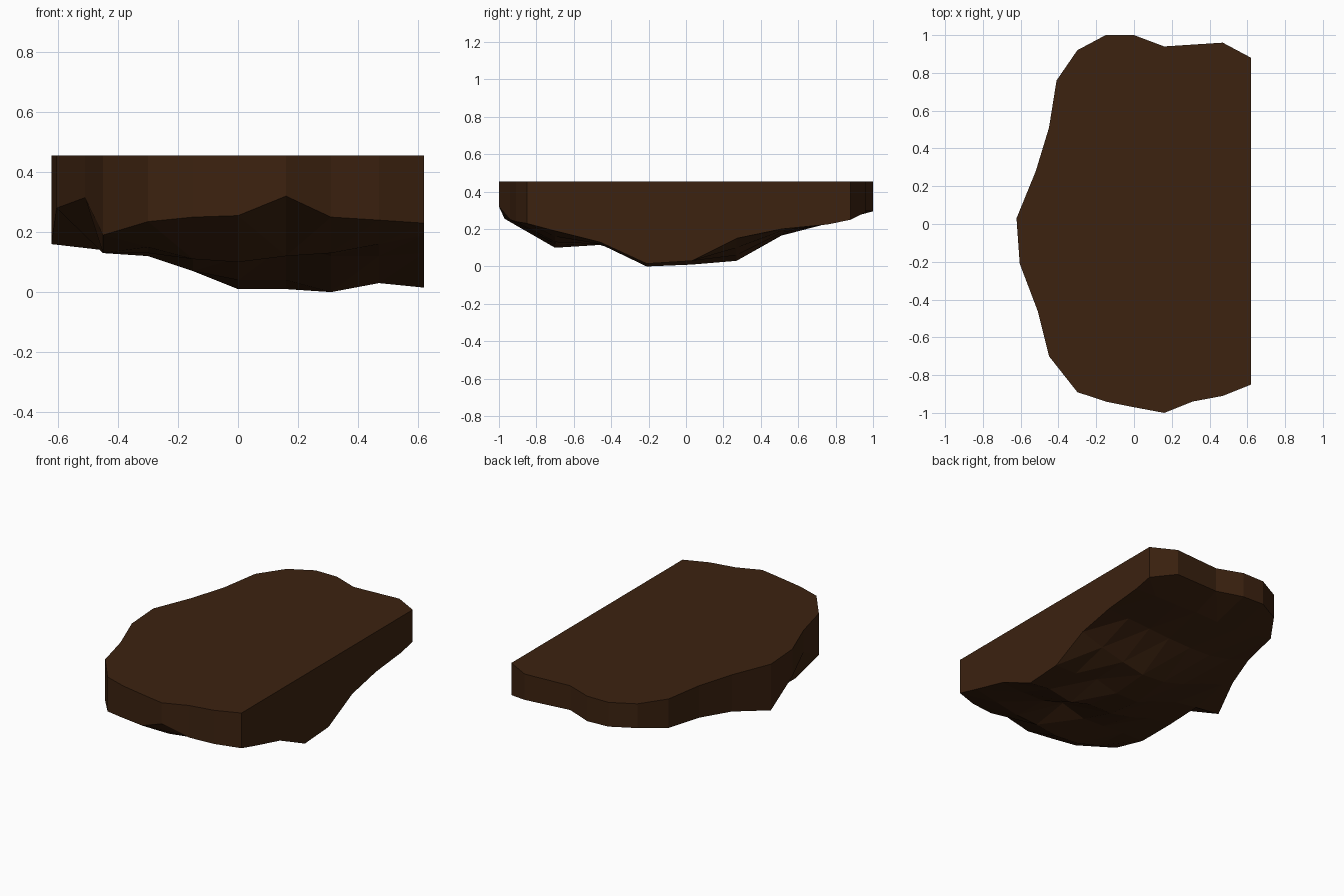
import bpy, bmesh
from mathutils import Vector
from mathutils.geometry import delaunay_2d_cdt

TOP = 0.455

# Rim outline, clockwise from the front right corner: x, y, height of wall foot
rim = [(0.62, -0.85, 0.23), (0.47, -0.91, 0.24), (0.31, -0.94, 0.25), (0.16, -1.0, 0.32),
       (0.0, -0.97, 0.255), (-0.15, -0.94, 0.25), (-0.30, -0.89, 0.235), (-0.45, -0.70, 0.19),
       (-0.51, -0.46, 0.315), (-0.605, -0.21, 0.28), (-0.622, 0.03, 0.16), (-0.52, 0.28, 0.22),
       (-0.45, 0.51, 0.25), (-0.41, 0.76, 0.27), (-0.30, 0.92, 0.30), (-0.15, 1.0, 0.30),
       (0.0, 1.0, 0.295), (0.16, 0.94, 0.30), (0.47, 0.96, 0.29), (0.62, 0.88, 0.25)]

# Underside heights on a coarse grid (rows run right to left from x = 0.62)
cols = [0.62, 0.47, 0.31, 0.16, 0.0, -0.15, -0.30, -0.45]
rows = {0.76: [0.225, 0.23, 0.23, 0.235, 0.23, 0.24, 0.25],
        0.51: [0.20, 0.19, 0.18, 0.17, 0.165, 0.17, 0.20],
        0.27: [0.15, 0.10, 0.06, 0.03, 0.04, 0.08, 0.14, 0.19],
        0.03: [0.03, 0.03, 0.05, 0.01, 0.01, 0.07, 0.12, 0.14],
        -0.21: [0.015, 0.03, 0.0, 0.04, 0.04, 0.07, 0.12, 0.13],
        -0.46: [0.13, 0.12, 0.12, 0.16, 0.115, 0.12, 0.13, 0.13],
        -0.70: [0.19, 0.16, 0.13, 0.12, 0.10, 0.11, 0.15]}

# The flat cut side follows the first column of the grid
loop = rim + [(cols[0], y, zs[0]) for y, zs in rows.items()]
inner = [(x, y, z) for y, zs in rows.items() for x, z in list(zip(cols, zs))[1:]]
pts = loop + inner
n = len(loop)

bm = bmesh.new()
low = [bm.verts.new(p) for p in pts]
high = [bm.verts.new((x, y, TOP)) for x, y, z in loop]

# Faceted underside
result = delaunay_2d_cdt([Vector(p[:2]) for p in pts], [],
                         [list(range(n))[::-1]], 1, 1e-5)
source = [o[0] for o in result[3]]
for f in result[2]:
    bm.faces.new([low[source[i]] for i in f])

# Upright walls and flat top
for i in range(n):
    j = (i + 1) % n
    bm.faces.new((low[i], low[j], high[j], high[i]))
bm.faces.new(high)
bmesh.ops.recalc_face_normals(bm, faces=bm.faces[:])

mesh = bpy.data.meshes.new("earth_slab")
bm.to_mesh(mesh)
bm.free()
slab = bpy.data.objects.new("earth_slab", mesh)
bpy.context.collection.objects.link(slab)

# Dark brown earth
mat = bpy.data.materials.new("dark_brown_earth")
mat.diffuse_color = (0.045, 0.016, 0.005, 1.0)
mesh.materials.append(mat)
